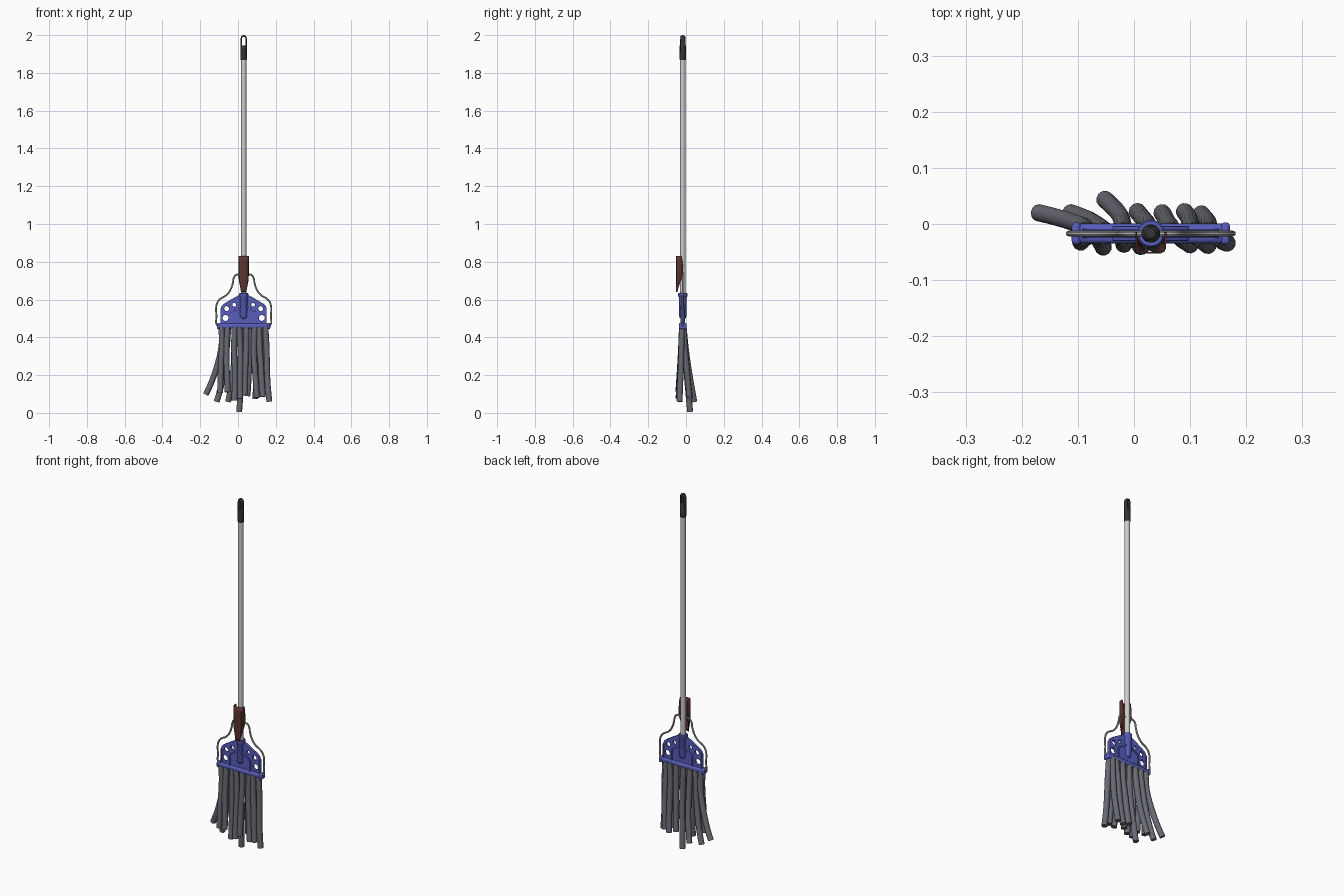
import bpy, bmesh, math

if "Cube" in bpy.data.objects:
    bpy.data.objects.remove(bpy.data.objects["Cube"])

CX, CY = 0.03, -0.017          # pole axis


def material(name, rgb):
    m = bpy.data.materials.new(name)
    m.diffuse_color = (*rgb, 1)
    m.use_nodes = True
    m.node_tree.nodes["Principled BSDF"].inputs["Base Color"].default_value = m.diffuse_color
    return m


BLUE = material("blue_plastic", (0.10, 0.11, 0.50))
BROWN = material("brown_lever", (0.10, 0.035, 0.03))
BLACK = material("black_rubber", (0.035, 0.035, 0.035))
YARN = material("grey_yarn", (0.14, 0.145, 0.17))
STEEL = material("steel", (0.45, 0.45, 0.45))


def finish(ob, mat, angle=35):
    bpy.ops.object.select_all(action='DESELECT')
    ob.select_set(True)
    bpy.context.view_layer.objects.active = ob
    if ob.type == 'CURVE':
        bpy.ops.object.convert(target='MESH')
        ob = bpy.context.object
    if mat:
        ob.data.materials.clear()
        ob.data.materials.append(mat)
    bpy.ops.object.shade_smooth_by_angle(angle=math.radians(angle))
    return ob


def mesh_object(name, bm, mat):
    bmesh.ops.recalc_face_normals(bm, faces=bm.faces)
    me = bpy.data.meshes.new(name)
    bm.to_mesh(me)
    bm.free()
    ob = bpy.data.objects.new(name, me)
    bpy.context.collection.objects.link(ob)
    return finish(ob, mat)


def lathe(name, profile, mat, n=32):
    """Revolve (radius, z) points around the pole axis."""
    bm = bmesh.new()
    vs = [bm.verts.new((CX + r, CY, z)) for r, z in profile]
    es = [bm.edges.new(p) for p in zip(vs, vs[1:])]
    bmesh.ops.spin(bm, geom=vs + es, cent=(CX, CY, 0), axis=(0, 0, 1),
                   angle=math.tau, steps=n, use_duplicate=False)
    bmesh.ops.remove_doubles(bm, verts=bm.verts, dist=1e-5)
    return mesh_object(name, bm, mat)


def tube(name, pts, radius, mat, res=6, bevel=4):
    """Round tube along a smooth path."""
    cu = bpy.data.curves.new(name, 'CURVE')
    cu.dimensions = '3D'
    cu.bevel_depth, cu.bevel_resolution = radius, bevel
    cu.resolution_u, cu.use_fill_caps = res, True
    sp = cu.splines.new('BEZIER')
    sp.bezier_points.add(len(pts) - 1)
    for bp, p in zip(sp.bezier_points, pts):
        bp.co = p
        bp.handle_left_type = bp.handle_right_type = 'AUTO'
    ob = bpy.data.objects.new(name, cu)
    bpy.context.collection.objects.link(ob)
    return finish(ob, mat)


def panel(name, loops, half, mat, bevel=0.002, y=CY):
    """Flat sheet in the xz plane; later loops become holes."""
    cu = bpy.data.curves.new(name, 'CURVE')
    cu.dimensions, cu.fill_mode = '2D', 'BOTH'
    cu.extrude, cu.bevel_depth, cu.bevel_resolution = half - bevel, bevel, 1
    cu.offset = -bevel
    for loop in loops:
        sp = cu.splines.new('POLY')
        sp.points.add(len(loop) - 1)
        for p, (x, z) in zip(sp.points, loop):
            p.co = (x, z, 0, 1)
        sp.use_cyclic_u = True
    ob = bpy.data.objects.new(name, cu)
    ob.location = (CX, y, 0)
    ob.rotation_euler.x = math.pi / 2
    bpy.context.collection.objects.link(ob)
    return finish(ob, mat)


def box(name, centre, size, mat, bevel):
    bm = bmesh.new()
    bmesh.ops.create_cube(bm, size=1)
    bmesh.ops.scale(bm, vec=size, verts=bm.verts)
    bmesh.ops.translate(bm, vec=centre, verts=bm.verts)
    bmesh.ops.bevel(bm, geom=list(bm.edges), offset=bevel, segments=3,
                    profile=0.5, affect='EDGES')
    return mesh_object(name, bm, mat)


def circle(x, z, r, n=20):
    return [(x + r * math.cos(math.tau * i / n), z + r * math.sin(math.tau * i / n))
            for i in range(n)]


def mirrored(half):
    return half + [(-x, z) for x, z in reversed(half)]


# Pole and rubber grip with a hanging slot
lathe("pole", [(0, 0.53), (0.0145, 0.53), (0.0145, 1.90), (0, 1.90)], None)
grip = lathe("grip", [(0, 1.868), (0.0155, 1.868), (0.0165, 1.872), (0.0165, 1.98),
                      (0.0145, 1.991), (0.009, 1.998), (0, 2.0)], BLACK)
slot = panel("grip_slot_cutter",
             [mirrored([(0.0095, 1.945), (0.0095, 1.982), (0.005, 1.991)])],
             0.04, None, bevel=0)
mod = grip.modifiers.new("slot", 'BOOLEAN')
mod.operation, mod.object, mod.solver = 'DIFFERENCE', slot, 'EXACT'
bpy.context.view_layer.objects.active = grip
bpy.ops.object.modifier_apply(modifier=mod.name)
bpy.data.objects.remove(slot)

# Socket the pole sits in
lathe("socket", [(0.0145, 0.60), (0.0145, 0.634), (0.022, 0.634), (0.0245, 0.631),
                 (0.0245, 0.617), (0.021, 0.612), (0.020, 0.515), (0.016, 0.503),
                 (0.008, 0.497), (0, 0.496)], BLUE)

# Bell-shaped head plate with three holes per side
outline = mirrored([(0.122, 0.46), (0.122, 0.55), (0.117, 0.565), (0.105, 0.577),
                    (0.05, 0.61), (0.028, 0.622)])
holes = [circle(s * x, z, r) for s in (-1, 1)
         for x, z, r in ((0.05, 0.572, 0.010), (0.09, 0.552, 0.013), (0.096, 0.503, 0.016))]
panel("head_plate", [outline] + holes, 0.007, BLUE)

# Raised ribs beside the socket, and outer edge ribs
for s, side in ((-1, "left"), (1, "right")):
    rib = [(0.015, 0.568), (0.06, 0.54), (0.068, 0.53), (0.068, 0.465),
           (0.061, 0.465), (0.061, 0.526), (0.056, 0.533), (0.015, 0.558)]
    panel("inner_rib_" + side, [[(s * x, z) for x, z in rib]], 0.013, BLUE, 0.001)
    edge = [(0.115, 0.46), (0.122, 0.46), (0.122, 0.55), (0.115, 0.55)]
    panel("edge_rib_" + side, [[(s * x, z) for x, z in edge]], 0.010, BLUE, 0.001)
    box("bar_end_" + side, (CX + s * 0.133, CY, 0.46), (0.016, 0.040, 0.033), BLUE, 0.007)

# Clamp bar gripping the yarn
box("clamp_bar", (CX, CY, 0.46), (0.272, 0.035, 0.027), BLUE, 0.009)

# Bent wire bail running through the lever pivot
left = [(-0.13, 0.458), (-0.143, 0.468), (-0.144, 0.51), (-0.144, 0.57), (-0.130, 0.598),
        (-0.090, 0.625), (-0.070, 0.652), (-0.058, 0.685), (-0.051, 0.718),
        (-0.040, 0.731), (-0.022, 0.731)]
tube("wire_bail", [(CX + x, CY, z) for x, z in mirrored(left)], 0.005, STEEL, 4, 3)

# Lever: tapered folded channel over the front of the pole
rows = [(0.640, 0.013, -0.046), (0.655, 0.015, -0.042), (0.70, 0.024, -0.028),
        (0.735, 0.026, -0.014), (0.80, 0.026, -0.018), (0.83, 0.026, -0.024)]
bm = bmesh.new()
prev = None
for z, w, back in rows:
    front = -0.051
    bend = min(0.008, (back - front) * 0.6)
    ring = [bm.verts.new((CX + x, y, z)) for x, y in
            ((-w, back), (-w, front + bend), (-w + 0.003, front + bend * 0.3),
             (-w + 0.009, front), (w - 0.009, front), (w - 0.003, front + bend * 0.3),
             (w, front + bend), (w, back))]
    if prev:
        for i in range(len(ring) - 1):
            bm.faces.new((prev[i], prev[i + 1], ring[i + 1], ring[i]))
    prev = ring
lever = mesh_object("lever", bm, BROWN)
sol = lever.modifiers.new("thickness", 'SOLIDIFY')
sol.thickness, sol.offset = 0.003, 0

# Yarn strands: (top x, end x, end y, end z)
back = [(-0.085, -0.170, 0.020, 0.098), (-0.055, -0.113, 0.020, 0.060),
        (-0.015, -0.052, 0.044, 0.060), (0.025, 0.006, 0.022, 0.006),
        (0.065, 0.050, 0.020, 0.090), (0.105, 0.090, 0.022, 0.075),
        (0.135, 0.120, 0.018, 0.085)]
front = [(-0.088, -0.095, -0.032, 0.105), (-0.060, -0.055, -0.041, 0.110),
         (-0.018, -0.018, -0.036, 0.065), (0.010, 0.012, -0.040, 0.075),
         (0.042, 0.036, -0.035, 0.095), (0.085, 0.100, -0.037, 0.080),
         (0.115, 0.132, -0.038, 0.085), (0.148, 0.166, -0.034, 0.060)]
for label, group, y0 in (("back", back, CY + 0.005), ("front", front, CY - 0.005)):
    for i, (x0, x1, y1, z1) in enumerate(group):
        pts = []
        for t in (0, 0.3, 0.55, 0.75, 0.9, 1):
            sway = 0.004 * math.sin(t * 6 + i * 1.7) * (1 - t)
            pts.append((x0 + (x1 - x0) * t ** 2.2 + sway,
                        y0 + (y1 - y0) * t ** 1.3, 0.455 + (z1 - 0.455) * t))
        tube(f"{label}_strand_{i + 1}", pts, 0.0155, YARN, 5, 4)
